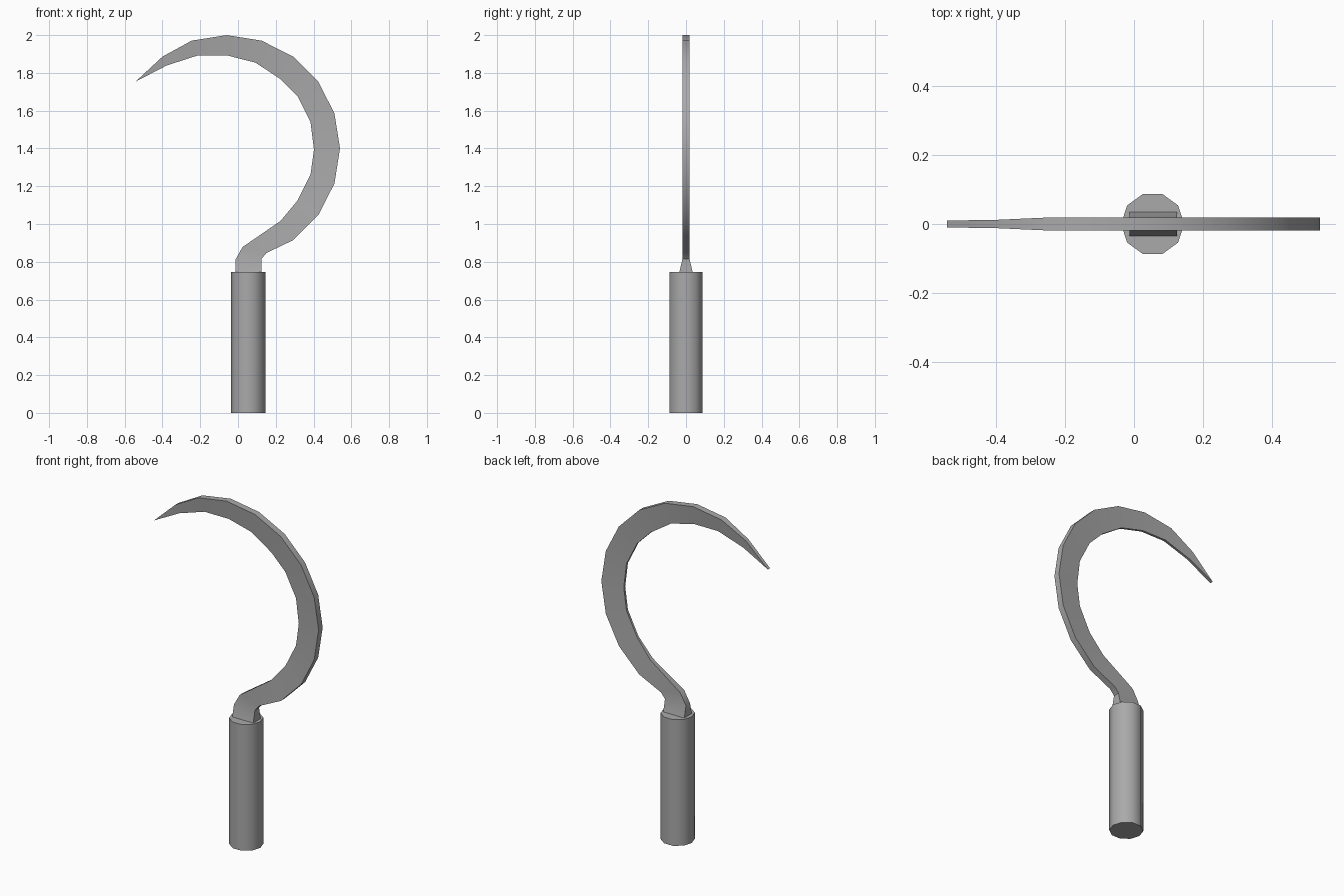
import bpy, bmesh, math

if "Cube" in bpy.data.objects:
    bpy.data.objects.remove(bpy.data.objects["Cube"])

steel = bpy.data.materials.new("plain grey")
steel.diffuse_color = (0.4, 0.4, 0.4, 1)
steel.use_nodes = True
steel.node_tree.nodes["Principled BSDF"].inputs["Base Color"].default_value = steel.diffuse_color


def finish(bm, name, angle):
    bmesh.ops.recalc_face_normals(bm, faces=bm.faces)
    mesh = bpy.data.meshes.new(name)
    bm.to_mesh(mesh)
    bm.free()
    mesh.materials.append(steel)
    obj = bpy.data.objects.new(name, mesh)
    bpy.context.collection.objects.link(obj)
    bpy.ops.object.select_all(action='DESELECT')
    obj.select_set(True)
    bpy.context.view_layer.objects.active = obj
    bpy.ops.object.shade_smooth_by_angle(angle=math.radians(angle))


# Handle: ten-sided grip
HANDLE_TOP = 0.745
bm = bmesh.new()
bmesh.ops.create_cone(bm, cap_ends=True, segments=10, radius1=0.0915,
                      radius2=0.0915, depth=HANDLE_TOP)
# put corners on the x axis
first = min(bm.verts, key=lambda v: abs(math.atan2(v.co.y, v.co.x)))
turn = -math.atan2(first.co.y, first.co.x)
for v in bm.verts:
    a = math.atan2(v.co.y, v.co.x) + turn
    v.co = (0.054 + 0.0915 * math.cos(a), 0.0915 * math.sin(a),
            v.co.z + HANDLE_TOP / 2)
finish(bm, "handle", 40)

# Blade: outer edge is tang plus a circular arc, inner edge is the cutting side
outer = [(0.124, HANDLE_TOP), (0.124, 0.815), (0.151, 0.847)]
for i in range(-3, 8):
    a = math.radians(18 * i)
    outer.append((-0.06 + 0.6 * math.cos(a), 1.4 + 0.6 * math.sin(a)))
outer[-1] = (-0.40, 1.886)
inner = [(-0.013, HANDLE_TOP), (-0.013, 0.812), (0.024, 0.878), (0.225, 1.016),
         (0.315, 1.124), (0.384, 1.262), (0.402, 1.394), (0.384, 1.54),
         (0.315, 1.677), (0.225, 1.767), (0.093, 1.854), (-0.056, 1.892),
         (-0.214, 1.892), (-0.378, 1.839)]
tip = (-0.542, 1.754)
# half thickness along the back and along the cutting edge
back = [0.035] + [0.019] * 11 + [0.019, 0.012]
edge = [0.035, 0.019, 0.019, 0.012] + [0.007] * 10

bm = bmesh.new()
rings = []
for (ox, oz), (ix, iz), b, e in zip(outer, inner, back, edge):
    rings.append([bm.verts.new(c) for c in
                  ((ox, -b, oz), (ox, b, oz), (ix, e, iz), (ix, -e, iz))])
for r, s in zip(rings, rings[1:]):
    for k in range(4):
        n = (k + 1) % 4
        bm.faces.new((r[k], r[n], s[n], s[k]))
bm.faces.new(rings[0])
# pointed end
t0 = bm.verts.new((tip[0], -0.01, tip[1]))
t1 = bm.verts.new((tip[0], 0.01, tip[1]))
o0, o1, i1, i0 = rings[-1]
for f in ((o0, o1, t1, t0), (i1, i0, t0, t1), (o1, i1, t1), (i0, o0, t0)):
    bm.faces.new(f)
finish(bm, "blade", 40)
